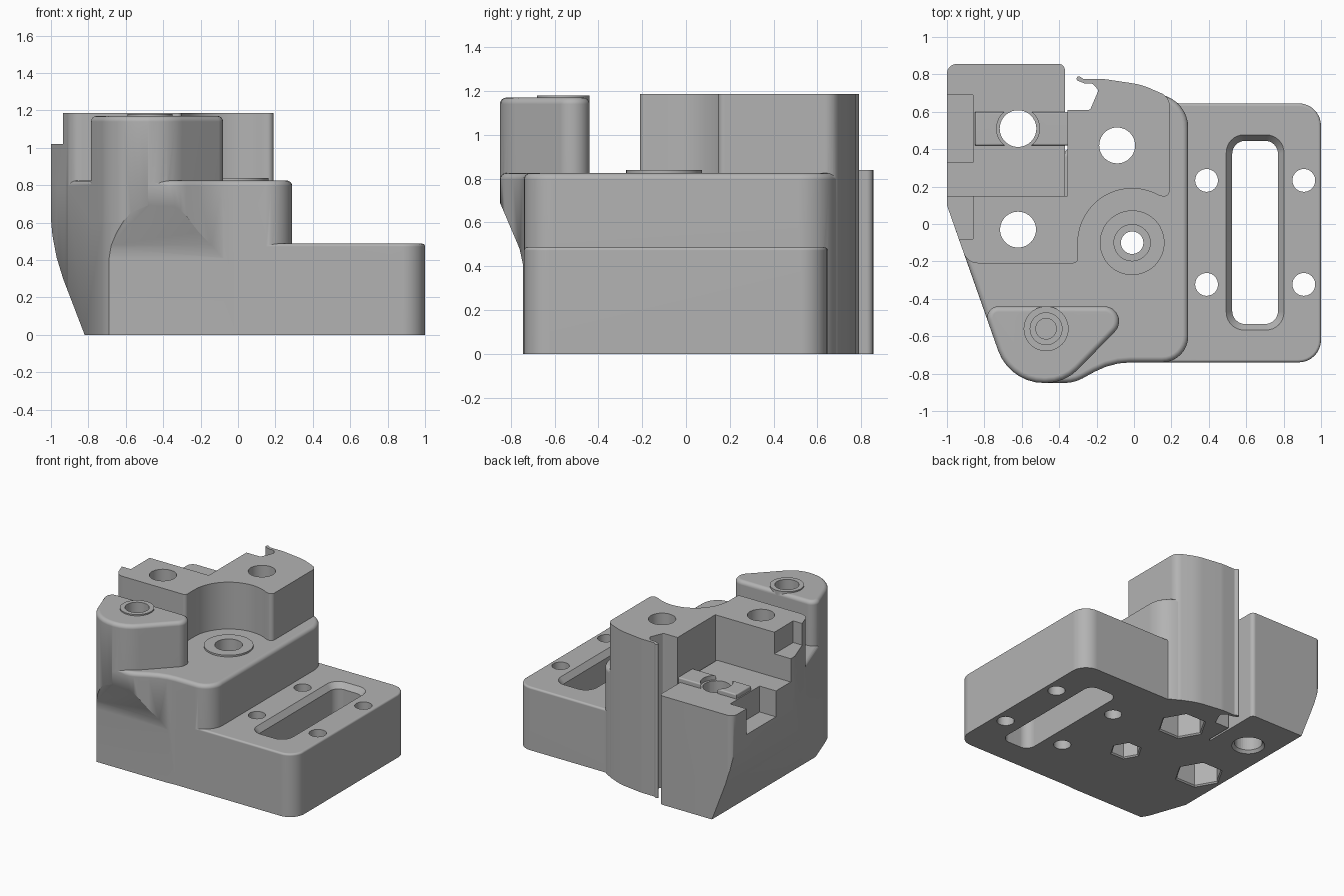
import bpy, bmesh, math
from mathutils import Vector

cube = bpy.data.objects.get("Cube")
if cube:
    bpy.data.objects.remove(cube, do_unlink=True)

grey = bpy.data.materials.new("mid_grey")
grey.use_nodes = True
grey.diffuse_color = (0.45, 0.45, 0.45, 1)
grey.node_tree.nodes["Principled BSDF"].inputs["Base Color"].default_value = (0.45, 0.45, 0.45, 1)


def rounded(points):
    """Polygon outline whose corners (x, y, radius) are rounded."""
    out = []
    for i, p in enumerate(points):
        c = Vector(p[:2])
        r = p[2] if len(p) > 2 else 0
        if not r:
            out.append(c)
            continue
        a = (Vector(points[i - 1][:2]) - c).normalized()
        b = (Vector(points[(i + 1) % len(points)][:2]) - c).normalized()
        half = a.angle(b) / 2
        centre = c + (a + b).normalized() * r / math.sin(half)
        u = c + a * r / math.tan(half) - centre
        v = c + b * r / math.tan(half) - centre
        start = math.atan2(u.y, u.x)
        turn = math.atan2(u.x * v.y - u.y * v.x, u.dot(v))
        n = max(2, math.ceil(abs(turn) / 0.2))
        out += [centre + r * Vector((math.cos(start + turn * k / n), math.sin(start + turn * k / n)))
                for k in range(n + 1)]
    return out


def ring(x, y, r, n=40):
    return [Vector((x + r * math.cos(math.tau * k / n), y + r * math.sin(math.tau * k / n))) for k in range(n)]


def box(x0, x1, y0, y1, r=0):
    return rounded([(x0, y0, r), (x1, y0, r), (x1, y1, r), (x0, y1, r)])


def prism(name, outline, lo, hi, top=None, bevel=0, axes=(0, 1, 2)):
    """Extrude an outline along the last axis, optionally to a different top outline."""
    bm = bmesh.new()
    loops = []
    for ring_pts, h in ((outline, lo), (top or outline, hi)):
        loop = []
        for p in ring_pts:
            co = [0, 0, 0]
            co[axes[0]], co[axes[1]], co[axes[2]] = p[0], p[1], h
            loop.append(bm.verts.new(co))
        loops.append(loop)
    low, high = loops
    n = len(low)
    bm.faces.new(low)
    cap = bm.faces.new(high)
    for i in range(n):
        j = (i + 1) % n
        bm.faces.new((low[i], low[j], high[j], high[i]))
    bmesh.ops.recalc_face_normals(bm, faces=bm.faces)
    if bevel:
        bmesh.ops.bevel(bm, geom=list(cap.edges), offset=bevel, segments=4, profile=0.5, affect='EDGES')
    mesh = bpy.data.meshes.new(name)
    bm.to_mesh(mesh)
    bm.free()
    mesh.materials.append(grey)
    obj = bpy.data.objects.new(name, mesh)
    bpy.context.collection.objects.link(obj)
    return obj


def combine(body, part, op):
    mod = body.modifiers.new(op, 'BOOLEAN')
    mod.operation, mod.solver, mod.object = op, 'EXACT', part
    bpy.context.view_layer.objects.active = body
    bpy.ops.object.modifier_apply(modifier=mod.name)
    bpy.data.objects.remove(part, do_unlink=True)


# Middle step with the front bulge
body = prism("bracket_body", rounded([
    (0.29, -0.74, 0.14), (0.29, 0.64, 0.18), (0.1, 0.71), (-0.2, 0.5), (-0.965, 0),
    (-0.665, -0.85, 0.26), (-0.32, -0.85, 0.2), (-0.12, -0.74, 0.4)]), 0, 0.825, bevel=0.03)

# Tall block with round bite and rear hook
bite = [(-0.01 + 0.29 * math.cos(math.radians(a)), -0.1 + 0.29 * math.sin(math.radians(a)))
        for a in range(180, 59, -6)]
tall = rounded([(-0.891, -0.21, 0.08), (-0.3, -0.21, 0.025)] + bite + [
    (0.19, 0.14, 0.03), (0.19, 0.68, 0.07), (0.04, 0.745, 0.3), (-0.16, 0.775, 0.2),
    (-0.27, 0.775), (-0.3, 0.795, 0.01), (-0.31, 0.77, 0.01), (-0.26, 0.75), (-0.22, 0.75, 0.015),
    (-0.19, 0.715, 0.015), (-0.235, 0.61, 0.015), (-0.355, 0.61), (-0.355, 0.15), (-1, 0.15), (-1, 0.1)])
parts = [prism("tall_block", tall, 0, 1.187)]

# Slotted side plate
parts.append(prism("side_plate", rounded([
    (0, -0.74), (1, -0.74, 0.12), (1, 0.645, 0.12), (0.22, 0.645, 0.1), (0.1, 0.71), (0, 0.5)]),
    0, 0.487, bevel=0.015))

# Rear corner block with its raised rail
parts.append(prism("rear_block", rounded([
    (-0.37, 0.1), (-0.37, 0.855, 0.03), (-1, 0.855, 0.05), (-1, 0.1)]), 0, 0.84))
parts.append(prism("rail", box(-0.85, -0.33, 0.42, 0.6), 0.7, 0.875, bevel=0.01))

# Front boss, its collar and the central washer
parts.append(prism("front_boss", rounded([
    (-0.81, -0.44, 0.06), (-0.665, -0.85, 0.26), (-0.37, -0.85, 0.24), (0.03, -0.44, 0.08)]),
    0.6, 1.17, bevel=0.03))
parts.append(prism("boss_collar", ring(-0.47, -0.56, 0.12), 1.1, 1.18))
parts.append(prism("centre_washer", ring(-0.01, -0.1, 0.173, 48), 0.7, 0.838))
for part in parts:
    combine(body, part, 'UNION')

# Sloped undercuts on the side and the front
cutters = [
    prism("side_slope", [(-1.2, -0.1), (-0.78, -0.1), (-0.82, 0), (-0.935, 0.3), (-0.97, 0.415),
                         (-0.992, 0.53), (-1.004, 0.66), (-1.2, 0.66)], -1.1, 1.1, axes=(0, 2, 1)),
    prism("front_slope", [(-1.2, -0.1), (-0.745, -0.1), (-0.745, 0.41), (-0.76, 0.48), (-0.86, 0.715),
                          (-1.2, 0.715)], -1.1, 1.1, axes=(1, 2, 0)),
    # Side notches
    prism("upper_notch", box(-1.2, -0.86, -0.08, 0.2), 1.02, 1.4),
    prism("lower_notch", box(-1.2, -0.86, 0.33, 0.69), 0.64, 1.1),
    # Long slot with chamfered rim
    prism("slot", box(0.525, 0.77, -0.535, 0.445, 0.07), -0.1, 0.6),
    prism("slot_rim", box(0.525, 0.77, -0.535, 0.445, 0.07), 0.445, 0.495,
          top=box(0.487, 0.808, -0.573, 0.483, 0.1)),
    # Stepped holes
    prism("rail_bore", ring(-0.62, 0.51, 0.115), 0.84, 1),
    prism("rail_hole_rim", ring(-0.62, 0.51, 0.125), -0.01, 0.03, top=ring(-0.62, 0.51, 0.09)),
    prism("washer_bore", ring(-0.01, -0.1, 0.097), 0.7, 1),
    prism("boss_bore", ring(-0.47, -0.56, 0.085), 1.05, 1.3),
    prism("boss_hole", ring(-0.47, -0.56, 0.055), 0.6, 1.1),
]
# Through holes
holes = [(-0.62, 0.51, 0.098), (-0.09, 0.42, 0.096), (-0.62, -0.03, 0.096), (-0.01, -0.1, 0.06)]
holes += [(x, y, 0.061) for x in (0.388, 0.908) for y in (0.233, -0.323)]
cutters += [prism("hole", ring(*h), -0.2, 1.4) for h in holes]
# Hexagonal nut pockets underneath
for x, y, r in ((-0.09, 0.42, 0.165), (-0.62, -0.03, 0.165), (-0.01, -0.1, 0.105)):
    cutters.append(prism("nut_pocket", ring(x, y, r, 6), -0.1, 0.3))
    cutters.append(prism("nut_rim", ring(x, y, r + 0.02, 6), -0.01, 0.02, top=ring(x, y, r - 0.01, 6)))
for cutter in cutters:
    combine(body, cutter, 'DIFFERENCE')

# Smooth curved walls, crisp edges
bpy.ops.object.select_all(action='DESELECT')
body.select_set(True)
bpy.context.view_layer.objects.active = body
bpy.ops.object.shade_smooth_by_angle(angle=math.radians(30))
weighted = body.modifiers.new("weighted_normals", 'WEIGHTED_NORMAL')
weighted.keep_sharp = True
